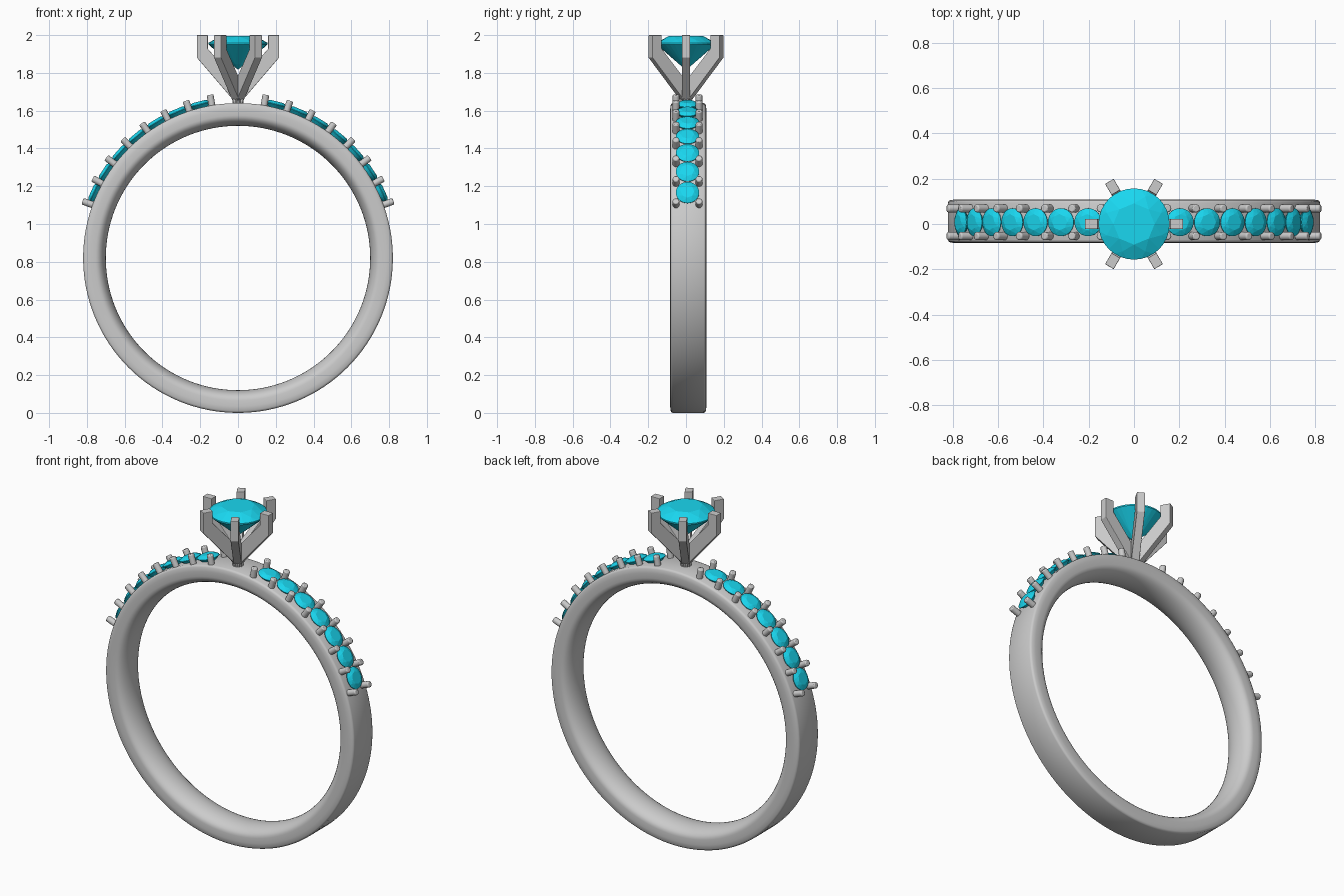
import bpy, bmesh
from math import sin, cos, pi, radians
from mathutils import Matrix, Vector

if "Cube" in bpy.data.objects:
    bpy.data.objects.remove(bpy.data.objects["Cube"])

ZC, R, YC = 0.82, 0.82, 0.012      # ring centre height, outer radius, band centre in y

teal = bpy.data.materials.new("gem_teal")
teal.diffuse_color = (0.01, 0.68, 0.87, 1)
teal.use_nodes = True
teal.node_tree.nodes["Principled BSDF"].inputs["Base Color"].default_value = teal.diffuse_color


def finish(name, bm, mat=None, smooth=None, bevel=0):
    bmesh.ops.recalc_face_normals(bm, faces=bm.faces)
    me = bpy.data.meshes.new(name)
    bm.to_mesh(me)
    bm.free()
    ob = bpy.data.objects.new(name, me)
    bpy.context.collection.objects.link(ob)
    if mat:
        me.materials.append(mat)
    bpy.ops.object.select_all(action='DESELECT')
    ob.select_set(True)
    bpy.context.view_layer.objects.active = ob
    if smooth:
        bpy.ops.object.shade_smooth_by_angle(angle=radians(smooth))
    if bevel:
        m = ob.modifiers.new("bevel", 'BEVEL')
        m.width, m.segments, m.limit_method = bevel, 2, 'ANGLE'
        m.angle_limit = radians(40)
    return ob


def around(angle, r, y):
    """Frame on the ring at an angle from the top, z pointing outward."""
    return (Matrix.Translation((r * sin(angle), y, ZC + r * cos(angle)))
            @ Matrix.Rotation(angle, 4, 'Y'))


def brilliant(name, radius, crown, depth, matrix):
    """Round brilliant cut gem, girdle at local z = 0."""
    bm = bmesh.new()

    def ring(n, r, z, off=0.0):
        for k in range(n):
            a = 2 * pi * (k + off) / n
            bm.verts.new((radius * r * cos(a), radius * r * sin(a), z))
    ring(8, 0.58, crown)               # table
    ring(8, 0.83, crown * 0.52, 0.5)   # kite corners
    ring(32, 1.0, 0.004 * radius / 0.16)
    ring(32, 1.0, -0.004 * radius / 0.16)
    ring(8, 0.25, -depth * 0.79, 0.5)  # pavilion
    bm.verts.new((0, 0, -depth))
    bmesh.ops.convex_hull(bm, input=bm.verts[:])
    bmesh.ops.dissolve_limit(bm, angle_limit=radians(1), verts=bm.verts[:], edges=bm.edges[:])
    bm.transform(matrix)
    return finish(name, bm, teal)


# Band: comfort-fit profile spun around the ring axis
half = [(R, 0.0), (R, 0.082), (R - 0.003, 0.089), (R - 0.011, 0.094), (R - 0.035, 0.096), (0.755, 0.095)]
half += [(0.755 - 0.055 * sin(t), 0.095 * cos(t)) for t in (pi / 2 * k / 8 for k in range(1, 9))]
profile = half + [(r, -y) for r, y in reversed(half[1:-1])]
bm = bmesh.new()
N = 128
rings = [[bm.verts.new((r * sin(2 * pi * i / N), YC + y, ZC + r * cos(2 * pi * i / N)))
          for r, y in profile] for i in range(N)]
M = len(profile)
for i in range(N):
    a, b = rings[i], rings[(i + 1) % N]
    for j in range(M):
        k = (j + 1) % M
        bm.faces.new((a[j], a[k], b[k], b[j]))
finish("band", bm, smooth=40)

# Shoulder stones and their bead prongs
START, STEP = radians(9.7), radians(8.6)
for side, label in ((1, "right"), (-1, "left")):
    for i in range(7):
        brilliant(f"{label}_shoulder_stone_{i + 1}", 0.0615, 0.016, 0.052,
                  around(side * (START + STEP * (i + 0.5)), 0.838, 0.008))
    bm = bmesh.new()
    for i in range(8):
        for s in (-1, 1):
            bmesh.ops.create_cone(bm, cap_ends=True, segments=16, radius1=0.018, radius2=0.018,
                                  depth=0.077,
                                  matrix=around(side * (START + STEP * i), 0.838, 0.008 + s * 0.061))
    finish(f"{label}_shoulder_prongs", bm, smooth=40, bevel=0.006)

# Six-prong head: bent bar profile extruded, repeated every 60 degrees
bar = [(0.217, 2.0), (0.217, 1.88), (0.024, 1.655), (0.02, 1.62), (0.0, 1.62),
       (0.0, 1.745), (0.16, 1.928), (0.16, 2.0)]
for n in range(6):
    bm = bmesh.new()
    f = bm.faces.new([bm.verts.new((x, -0.022, z)) for x, z in bar])
    ext = bmesh.ops.extrude_face_region(bm, geom=[f])
    for v in ext["geom"]:
        if isinstance(v, bmesh.types.BMVert):
            v.co.y += 0.044
    bm.transform(Matrix.Rotation(n * pi / 3, 4, 'Z'))
    finish(f"head_prong_{n + 1}", bm, bevel=0.003)

# Centre stone
brilliant("centre_stone", 0.157, 0.04, 0.138, Matrix.Translation((0, 0, 1.955)))
